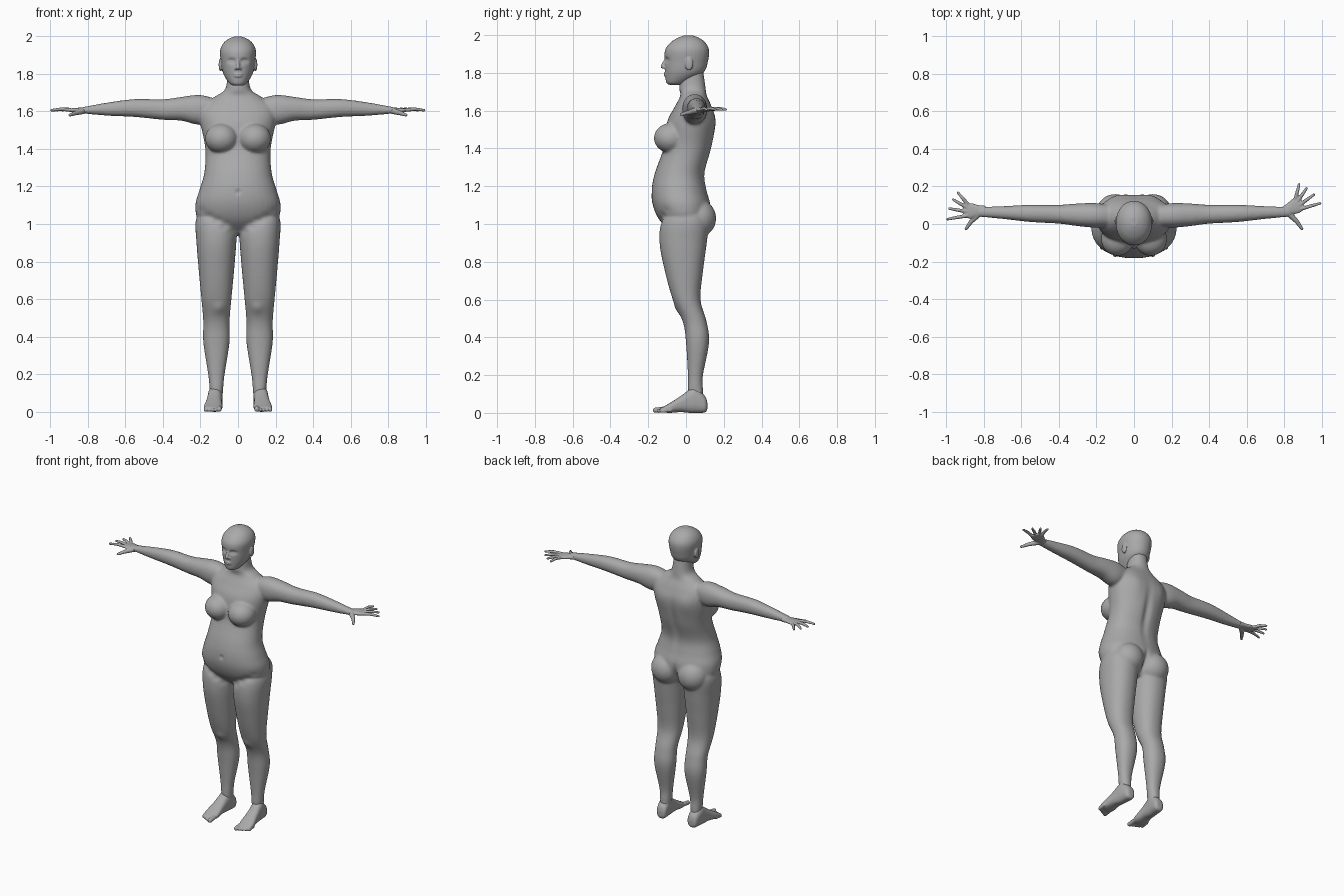
import bpy, bmesh, math
from mathutils import Vector, Matrix

cube = bpy.data.objects.get("Cube")
if cube:
    bpy.data.objects.remove(cube, do_unlink=True)

grey = bpy.data.materials.new("plain grey")
grey.use_nodes = True
colour = (0.4, 0.4, 0.4, 1)
grey.diffuse_color = colour
for node in grey.node_tree.nodes:
    if node.type == "BSDF_PRINCIPLED":
        node.inputs["Base Color"].default_value = colour


def spline(rows, steps=5):
    """Catmull-Rom interpolation of the section rows."""
    points = [Vector(row) for row in rows]
    last = len(points) - 1
    result = []
    for i in range(last):
        before, start, end = points[max(i - 1, 0)], points[i], points[i + 1]
        after = points[min(i + 2, last)]
        leave, arrive = (end - before) / 2, (after - start) / 2
        for k in range(steps):
            t = k / steps
            ease = t * t * (3 - 2 * t)
            result.append(start.lerp(end, ease) + leave * (t * (1 - t) ** 2)
                          - arrive * (t * t * (1 - t)))
    return result + [points[last]]


def loft(bm, axis, rows, centre=0, lean=0, power=2.2, sides=36):
    """Skin sections along an axis: position, half width, low edge, high edge."""
    def bend(value):
        return math.copysign(abs(value) ** (2 / power), value)

    rings = []
    for pos, half, low, high in spline(rows):
        ring = []
        for i in range(sides):
            angle = math.tau * i / sides
            across = centre + lean * pos + half * bend(math.cos(angle))
            along = (low + high + (high - low) * bend(math.sin(angle))) / 2
            spot = {"x": (pos, across, along), "y": (across, pos, along), "z": (across, along, pos)}
            ring.append(bm.verts.new(spot[axis]))
        rings.append(ring)
    for ring, following in zip(rings, rings[1:]):
        for i in range(sides):
            j = (i + 1) % sides
            bm.faces.new((ring[i], ring[j], following[j], following[i]))
    bm.faces.new(rings[0])
    bm.faces.new(rings[-1])


def blob(bm, centre, radii):
    matrix = Matrix.Translation(centre) @ Matrix.Diagonal((*radii, 1))
    bmesh.ops.create_uvsphere(bm, u_segments=24, v_segments=16, radius=1, matrix=matrix)


def capsule(bm, start, end, start_radius, end_radius):
    start, end = Vector(start), Vector(end)
    turn = (end - start).to_track_quat("Z", "Y").to_matrix().to_4x4()
    bmesh.ops.create_cone(bm, cap_ends=True, segments=16, radius1=start_radius,
                          radius2=end_radius, depth=(end - start).length,
                          matrix=Matrix.Translation((start + end) / 2) @ turn)
    blob(bm, start, [start_radius] * 3)
    blob(bm, end, [end_radius] * 3)


def mirror_copy(bm):
    copied = bmesh.ops.duplicate(bm, geom=bm.verts[:] + bm.edges[:] + bm.faces[:])["geom"]
    for item in copied:
        if isinstance(item, bmesh.types.BMVert):
            item.co.x = -item.co.x


def finish(name, bm, voxel, smooth, dents=()):
    """Fuse the pieces into one skin, relax it, then press in or out soft dents."""
    bmesh.ops.recalc_face_normals(bm, faces=bm.faces[:])
    mesh = bpy.data.meshes.new(name)
    bm.to_mesh(mesh)
    bm.free()
    part = bpy.data.objects.new(name, mesh)
    bpy.context.collection.objects.link(part)
    fuse = part.modifiers.new("fuse", "REMESH")
    fuse.mode = "VOXEL"
    fuse.voxel_size = voxel
    relax = part.modifiers.new("relax", "SMOOTH")
    relax.factor = 0.5
    relax.iterations = smooth
    graph = bpy.context.evaluated_depsgraph_get()
    skin = bpy.data.meshes.new_from_object(part.evaluated_get(graph))
    part.modifiers.clear()
    part.data = skin
    for vert in skin.vertices:
        spot = Vector((abs(vert.co.x), vert.co.y, vert.co.z))
        for centre, radii, push in dents:
            distance = sum(((s - c) / r) ** 2 for s, c, r in zip(spot, centre, radii))
            vert.co.y += push * math.exp(-distance)
    skin.materials.clear()
    skin.materials.append(grey)
    skin.shade_smooth()


# Arms, legs, chest and seat on one side, then mirrored
body = bmesh.new()
loft(body, "x", [
    (.1, .05, 1.58, 1.66), (.2, .065, 1.53, 1.687), (.3, .06, 1.55, 1.677), (.4, .05, 1.555, 1.664),
    (.55, .046, 1.57, 1.665), (.7, .034, 1.577, 1.646), (.84, .026, 1.59, 1.62)],
    centre=.04, lean=.03)
loft(body, "z", [
    (1.1, .07, -.08, .08), (1.02, .11, -.13, .12), (.9, .106, -.14, .11), (.75, .094, -.112, .09),
    (.6, .08, -.07, .077), (.48, .07, -.016, .11), (.37, .07, 0, .122), (.2, .044, .01, .09),
    (.12, .036, .01, .09), (.03, .03, .02, .09)], centre=.115)
blob(body, (.088, -.08, 1.455), (.088, .09, .08))
blob(body, (.1, .065, 1.03), (.1, .095, .1))
mirror_copy(body)

# Trunk and neck
loft(body, "z", [
    (.95, .07, -.07, .06), (1.02, .205, -.14, .12), (1.1, .227, -.176, .13), (1.18, .206, -.182, .11),
    (1.27, .18, -.165, .1), (1.4, .174, -.12, .136), (1.54, .2, -.1, .157), (1.62, .195, -.06, .137),
    (1.68, .12, -.03, .11), (1.72, .067, -.036, .104), (1.82, .055, -.03, .09)])
groin = [((.03 + .17 * t, -.15, .96 + .11 * t), (.025, .08, .02), .008) for t in (0, .25, .5, .75, 1)]
finish("body", body, .008, 7, groin + [
    ((0, .13, 1.37), (.025, .06, .15), -.014),  # spine groove
    ((0, .14, 1), (.016, .07, .07), -.03),      # seat cleft
    ((0, -.18, 1.17), (.012, .04, .012), .009), # navel
    ((.1, .15, 1.54), (.05, .05, .07), .007),   # shoulder blade
    ((.1, -.05, .55), (.03, .04, .03), -.008)]) # kneecap

# Head with nose, lips and ears
head = bmesh.new()
blob(head, (.012, -.112, 1.828), (.008, .01, .008))
blob(head, (.094, .016, 1.848), (.009, .022, .035))
mirror_copy(head)
loft(head, "z", [
    (1.737, .025, -.09, -.02), (1.75, .047, -.105, .01), (1.8, .078, -.111, .092),
    (1.86, .09, -.113, .116), (1.92, .096, -.111, .122), (1.96, .08, -.083, .103),
    (1.985, .052, -.045, .07), (1.998, .02, -.01, .035)], power=2.1)
capsule(head, (0, -.106, 1.874), (0, -.124, 1.834), .008, .011)
for lip_height in (1.787, 1.797):
    blob(head, (0, -.107, lip_height), (.023, .011, .006))
finish("head", head, .004, 3, [
    ((.033, -.1, 1.868), (.02, .04, .013), .014),    # eye socket
    ((.034, -.09, 1.866), (.011, .04, .007), -.007)]) # eyelid


def choose_side(bm, side):
    bmesh.ops.scale(bm, vec=(side, 1, 1), verts=bm.verts[:])


for label, side, yaw in (("left", 1, 26), ("right", -1, 0)):
    # Hand: palm and fanned fingers turn at the wrist, the thumb stays forward
    hand = bmesh.new()
    loft(hand, "x", [
        (.79, .027, 1.586, 1.623), (.83, .031, 1.59, 1.62),
        (.87, .041, 1.593, 1.618), (.91, .035, 1.6, 1.612)], centre=.07)
    for k in range(4):
        fan = math.radians(20 * k - 10)
        reach = Vector((math.cos(fan), math.sin(fan), 0)) * (.11 - .01 * k)
        root = Vector((.885, .045 + .02 * k, 1.606))
        knuckle = root + reach / 2 + Vector((0, 0, .006))
        capsule(hand, root, knuckle, .01, .0095)
        capsule(hand, knuckle, root + reach, .0095, .007)
    bmesh.ops.rotate(hand, cent=(.81, .065, 1.6), verts=hand.verts[:],
                     matrix=Matrix.Rotation(math.radians(yaw), 3, "Z"))
    thumb_joint = (.868, .012, 1.59)
    capsule(hand, (.825, .055, 1.602), thumb_joint, .017, .012)
    capsule(hand, thumb_joint, (.895, -.026, 1.58), .012, .008)
    choose_side(hand, side)
    finish(label + "_hand", hand, .004, 2)

    # Foot with a row of toes
    foot = bmesh.new()
    loft(foot, "y", [
        (.113, .016, .02, .055), (.1, .034, .002, .09), (.05, .039, 0, .135), (.02, .039, 0, .125),
        (-.03, .042, .004, .088), (-.09, .049, 0, .05), (-.135, .042, .006, .025)],
        centre=.125, lean=-.08, power=2.5)
    for k in range(5):
        thick = .01 if k else .014
        across, tip = .1 + .018 * k, -.162 + .009 * k
        capsule(foot, (across, tip + .045, thick + .006), (across, tip, thick), thick, thick)
    choose_side(foot, side)
    finish(label + "_foot", foot, .004, 3)
